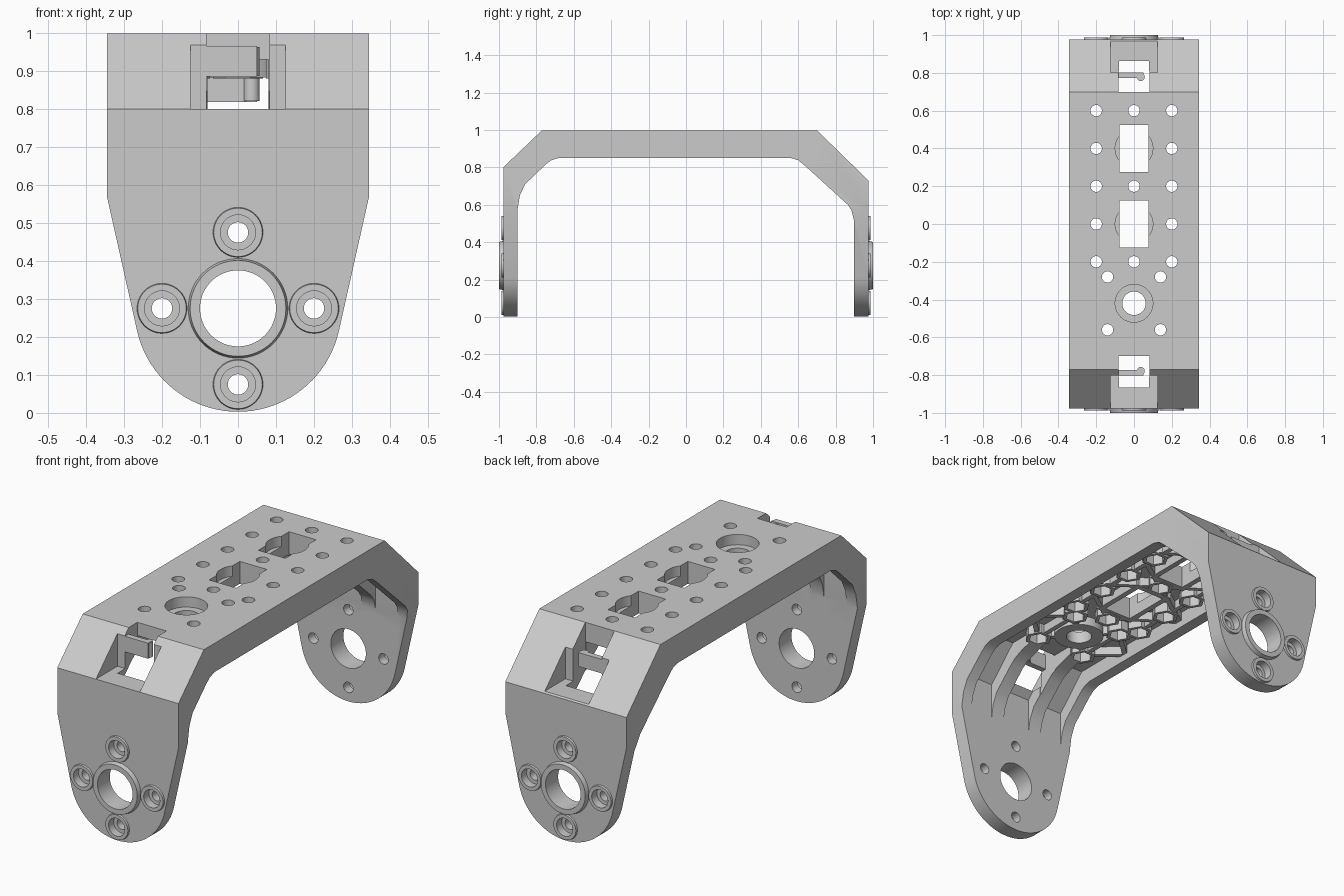
import bpy, bmesh
from math import cos, sin, pi, radians, atan2, hypot

if "Cube" in bpy.data.objects:
    bpy.data.objects.remove(bpy.data.objects["Cube"])

AX = {'x': lambda a, b, d: (d, a, b), 'y': lambda a, b, d: (a, d, b), 'z': lambda a, b, d: (a, b, d)}


def prism(name, pts, axis, lo, hi, taper=1.0):
    """Extrude a 2D outline along an axis; taper scales the far end about its centre."""
    cx = sum(p[0] for p in pts) / len(pts)
    cy = sum(p[1] for p in pts) / len(pts)
    bm = bmesh.new()
    near = [bm.verts.new(AX[axis](a, b, lo)) for a, b in pts]
    far = [bm.verts.new(AX[axis](cx + (a - cx) * taper, cy + (b - cy) * taper, hi)) for a, b in pts]
    bm.faces.new(near)
    bm.faces.new(far[::-1])
    n = len(pts)
    for i in range(n):
        bm.faces.new((near[i], far[i], far[(i + 1) % n], near[(i + 1) % n]))
    bmesh.ops.recalc_face_normals(bm, faces=bm.faces)
    me = bpy.data.meshes.new(name)
    bm.to_mesh(me)
    bm.free()
    ob = bpy.data.objects.new(name, me)
    bpy.context.collection.objects.link(ob)
    return ob


def circle(x, y, r, n=40):
    return [(x + r * cos(2 * pi * i / n), y + r * sin(2 * pi * i / n)) for i in range(n)]


def rect(x0, x1, y0, y1):
    return [(x0, y0), (x1, y0), (x1, y1), (x0, y1)]


def strip(a, b, w):
    """Outline of a straight rib of width w between two points."""
    dx, dy = b[0] - a[0], b[1] - a[1]
    k = w / 2 / hypot(dx, dy)
    nx, ny = -dy * k, dx * k
    return [(a[0] + nx, a[1] + ny), (a[0] - nx, a[1] - ny), (b[0] - nx, b[1] - ny), (b[0] + nx, b[1] + ny)]


# Bracket body: bent side profile swept across the width
front_in = [(-.9, .58), (-.888, .65), (-.86, .71), (-.75, .815), (-.72, .838), (-.68, .85)]
back_in = [(.56, .85), (.6, .838), (.64, .805), (.865, .6), (.885, .57), (.897, .52)]
outer = [(-.977, 0), (-.977, .8), (-.77, .998), (.7, .998), (.977, .728), (.977, 0)]
body = prism("bracket", outer + [(.897, 0)] + back_in[::-1] + front_in[::-1] + [(-.9, 0)], 'x', -.345, .345)


def combine(op, *args):
    tool = prism("tool", *args)
    tool.hide_render = True
    m = body.modifiers.new("b", 'BOOLEAN')
    m.operation, m.object, m.solver = op, tool, 'EXACT'
    bpy.context.view_layer.objects.active = body
    bpy.ops.object.modifier_apply(modifier=m.name)
    me = tool.data
    bpy.data.objects.remove(tool)
    bpy.data.meshes.remove(me)


def add(*args):
    combine('UNION', *args)


def cut(*args):
    combine('DIFFERENCE', *args)


# Rounded, tapered leg outline
R, CZ = .272, .275
arc = [(R * cos(radians(a)), CZ + R * sin(radians(a)))
       for a in [-167.3 + i * 154.6 / 40 for i in range(41)]]
combine('INTERSECT', arc + [(.345, .57), (.346, 1.1), (-.346, 1.1), (-.345, .57)], 'y', -1.2, 1.2)

# Hollow underside between the side rims
cut([(-.9, .45), (-.9, .765), (-.738, .93), (.668, .93), (.897, .7), (.897, .45)], 'x', -.285, .285)

# Gussets on both sides of the two end windows
front_g = [(-.94, .5), (-.94, .79), (-.76, .96), (-.58, .96), (-.58, .885), (-.67, .86)]
back_g = [(.94, .45), (.94, .72), (.69, .96), (.5, .96), (.5, .885), (.56, .86)]
for x0, x1 in ((-.155, -.08), (.08, .155)):
    add(front_g + [p for p in front_in[::-1] if p[1] < .845] + [(-.9, .5)], 'x', x0, x1)
    add(back_g + [p for p in back_in if p[1] < .845] + [(.897, .45)], 'x', x0, x1)

# Lattice of ribs under the deck
holes = [(x, y) for y in (.6, .2, -.2) for x in (-.2, 0, .2)]
holes += [(x, y) for y in (.4, 0) for x in (-.2, .2)]
holes += [(x, y) for y in (-.28, -.56) for x in (-.14, .14)]
RIB = .886
for s in (-1, 1):
    for a, b in (((.2, -.2), (.2, .6)), ((.14, -.62), (.14, -.28)), ((.2, -.2), (.14, -.28)),
                 ((0, .2), (.295, .4)), ((0, .2), (.295, 0)), ((0, .6), (.295, .4)), ((0, -.2), (.295, 0)),
                 ((.14, -.56), (.295, -.42)), ((.14, -.28), (.295, -.42)), ((.2, .6), (.12, .7)),
                 ((0, -.42), (.14, -.28)), ((0, -.42), (.14, -.56))):
        add(strip((a[0] * s, a[1]), (b[0] * s, b[1]), .024), 'z', RIB, .96)
for y in (.4, 0):
    add(rect(-.105, .105, y - .155, y + .155), 'z', RIB - .003, .965)
add(circle(0, -.42, .12), 'z', RIB - .003, .965)
for x, y in holes:
    add(circle(x, y, .066, 6), 'z', RIB - .006, .962)

# Deck openings: round recesses, slots, screw holes with hexagonal nut pockets
for y in (.4, 0, -.42):
    cut(circle(0, y, .1), 'z', .945, 1.1)
for y in (.4, 0):
    cut(rect(-.077, .077, y - .125, y + .125), 'z', .7, 1.1)
cut(circle(0, -.42, .062), 'z', .7, 1.1)
for x, y in holes:
    cut(circle(x, y, .048, 6), 'z', .8, .945)
    cut(circle(x, y, .03, 24), 'z', .8, 1.1)

# End windows with hooked cable clips
for s, zlow, zc0, zc1 in ((-1, .8, .885, .965), (1, .735, .818, .89)):
    def span(x0, x1, y0, y1):
        return rect(x0, x1, *sorted((s * y0, s * y1)))
    cut(span(-.083, .083, .7, .81), 'z', .6, 1.1)
    cut(span(-.125, .125, .802, 1.1), 'z', zlow, 1.1)
    add(span(-.1, .05, .772, .802), 'z', zc0, zc1)
    add(circle(.036, s * .778, .021, 20), 'z', zc0 + .002, zc1 - .002)

# Pivot collars, screw collars and their bores on both legs
screws = [(.2 * cos(i * pi / 2), CZ + .2 * sin(i * pi / 2)) for i in range(4)]
for s in (-1, 1):
    for x, z in screws:
        add(circle(x, z, .071), 'y', s * .95, s * .987, .9)
    add(circle(0, CZ, .137, 64), 'y', s * .95, s * 1.0, .92)
    cut(circle(0, CZ, .1, 64), 'y', s * .85, s * 1.1)
    for x, z in screws:
        cut(circle(x, z, .046), 'y', s * .945, s * 1.1)
        cut(circle(x, z, .027, 24), 'y', s * .85, s * 1.1)

# Smooth round walls, crisp edges
bpy.ops.object.select_all(action='DESELECT')
body.select_set(True)
bpy.context.view_layer.objects.active = body
bpy.ops.object.shade_smooth_by_angle(angle=radians(25))
